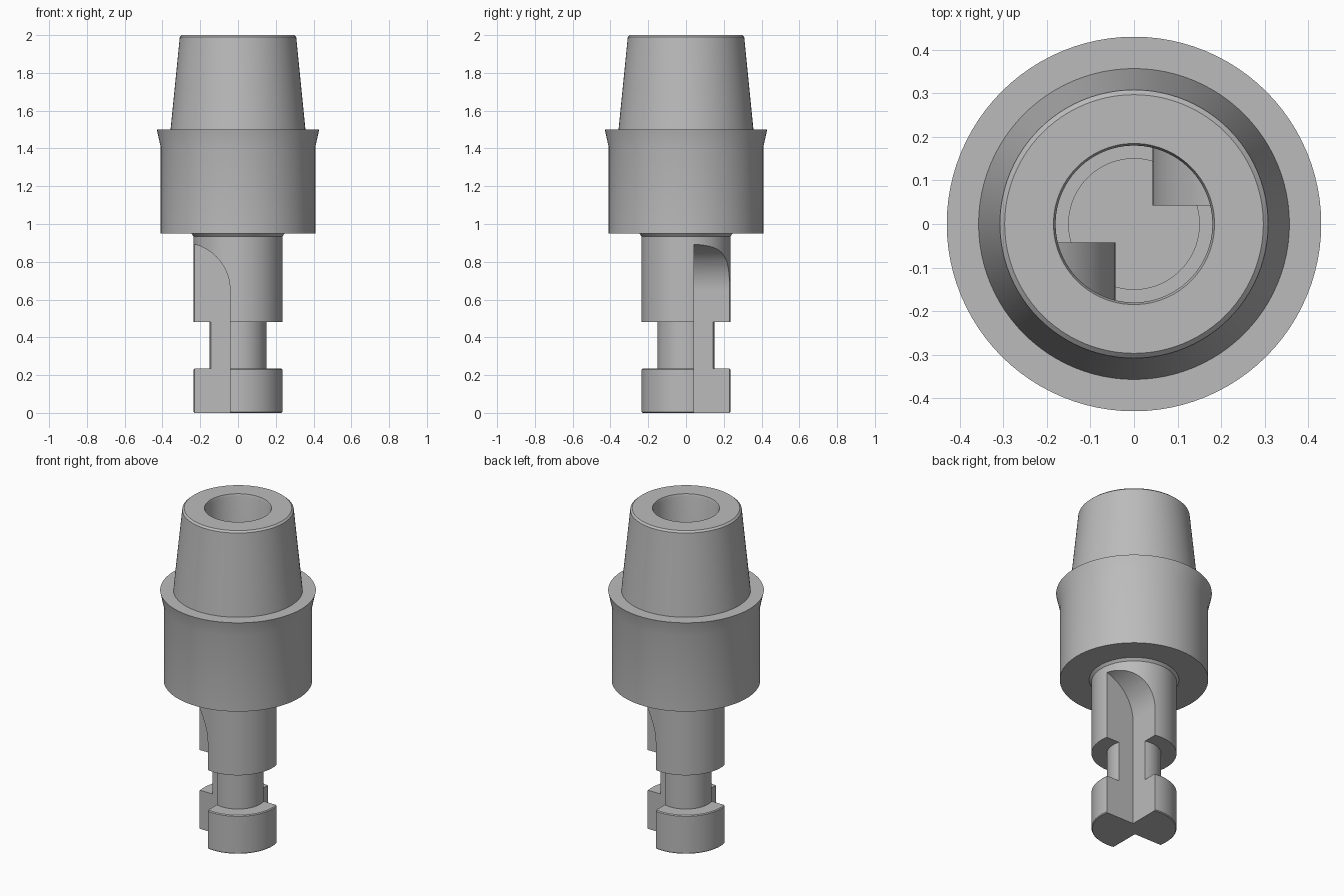
import bpy, bmesh, math

cube = bpy.data.objects.get("Cube")
if cube:
    bpy.data.objects.remove(cube, do_unlink=True)

SEGMENTS = 96
steel = bpy.data.materials.new("grey_steel")
steel.use_nodes = True
COLOUR = (0.5, 0.5, 0.5, 1)
steel.diffuse_color = COLOUR
steel.node_tree.nodes["Principled BSDF"].inputs["Base Color"].default_value = COLOUR


def add_object(name, bm):
    mesh = bpy.data.meshes.new(name)
    bm.to_mesh(mesh)
    bm.free()
    mesh.materials.append(steel)
    obj = bpy.data.objects.new(name, mesh)
    bpy.context.collection.objects.link(obj)
    return obj


def lathe(name, profile):
    """Turn (radius, height) points round the z axis."""
    bm = bmesh.new()
    rings = []
    for r, z in profile:
        if r == 0:
            rings.append([bm.verts.new((0, 0, z))] * SEGMENTS)
        else:
            angles = [math.tau * i / SEGMENTS for i in range(SEGMENTS)]
            rings.append([bm.verts.new((r * math.cos(a), r * math.sin(a), z)) for a in angles])
    for low, high in zip(rings, rings[1:]):
        for i in range(SEGMENTS):
            j = (i + 1) % SEGMENTS
            bm.faces.new(dict.fromkeys((low[i], low[j], high[j], high[i])))
    return add_object(name, bm)


def smooth(obj):
    bpy.ops.object.select_all(action="DESELECT")
    obj.select_set(True)
    bpy.context.view_layer.objects.active = obj
    bpy.ops.object.shade_smooth_by_angle(angle=math.radians(20))


# Collar, flared lip, tapered nose and open bore
body = lathe("tapered_body", [
    (0.248, 0.95), (0.41, 0.95), (0.41, 1.41), (0.43, 1.5), (0.357, 1.5),
    (0.308, 1.99), (0.297, 2.0), (0.185, 2.0), (0.18, 1.985), (0.18, 0.95)])

# Shank with a locking groove
shank = lathe("grooved_shank", [
    (0, 0), (0.23, 0), (0.235, 0.005), (0.235, 0.23), (0.23, 0.235),
    (0.15, 0.235), (0.15, 0.48), (0.235, 0.48), (0.235, 0.935), (0.248, 0.95), (0, 0.95)])


# Two opposite flutes, each with a rounded run-out at the top
def flute_cutter(side):
    inner, radius, centre_z = 0.042, 0.25, 0.65
    outline = [(inner + radius, -0.1), (inner, -0.1)]
    for i in range(25):
        a = math.pi / 2 * i / 24
        outline.append((inner + radius * (1 - math.cos(a)), centre_z + radius * math.sin(a)))
    bm = bmesh.new()
    face = bm.faces.new([bm.verts.new((side * x, side * inner, z)) for x, z in outline])
    out = bmesh.ops.extrude_face_region(bm, geom=[face])["geom"]
    moved = [v for v in out if isinstance(v, bmesh.types.BMVert)]
    bmesh.ops.translate(bm, verts=moved, vec=(0, side * 0.3, 0))
    bmesh.ops.recalc_face_normals(bm, faces=bm.faces)
    cutter = add_object("flute_cutter", bm)
    cutter.hide_render = True
    return cutter


cutters = [flute_cutter(side) for side in (1, -1)]
for cutter in cutters:
    mod = shank.modifiers.new("flute", "BOOLEAN")
    mod.operation = "DIFFERENCE"
    mod.solver = "EXACT"
    mod.object = cutter
graph = bpy.context.evaluated_depsgraph_get()
cut_mesh = bpy.data.meshes.new_from_object(shank.evaluated_get(graph))
shank.modifiers.clear()
shank.data = cut_mesh
for cutter in cutters:
    bpy.data.objects.remove(cutter, do_unlink=True)

# Open the top of the shank so the bore runs into it
bm = bmesh.new()
bm.from_mesh(shank.data)
cap = [f for f in bm.faces if f.calc_center_median().z > 0.949]
bmesh.ops.delete(bm, geom=cap, context="FACES")
bm.to_mesh(shank.data)
bm.free()

for part in (body, shank):
    smooth(part)
